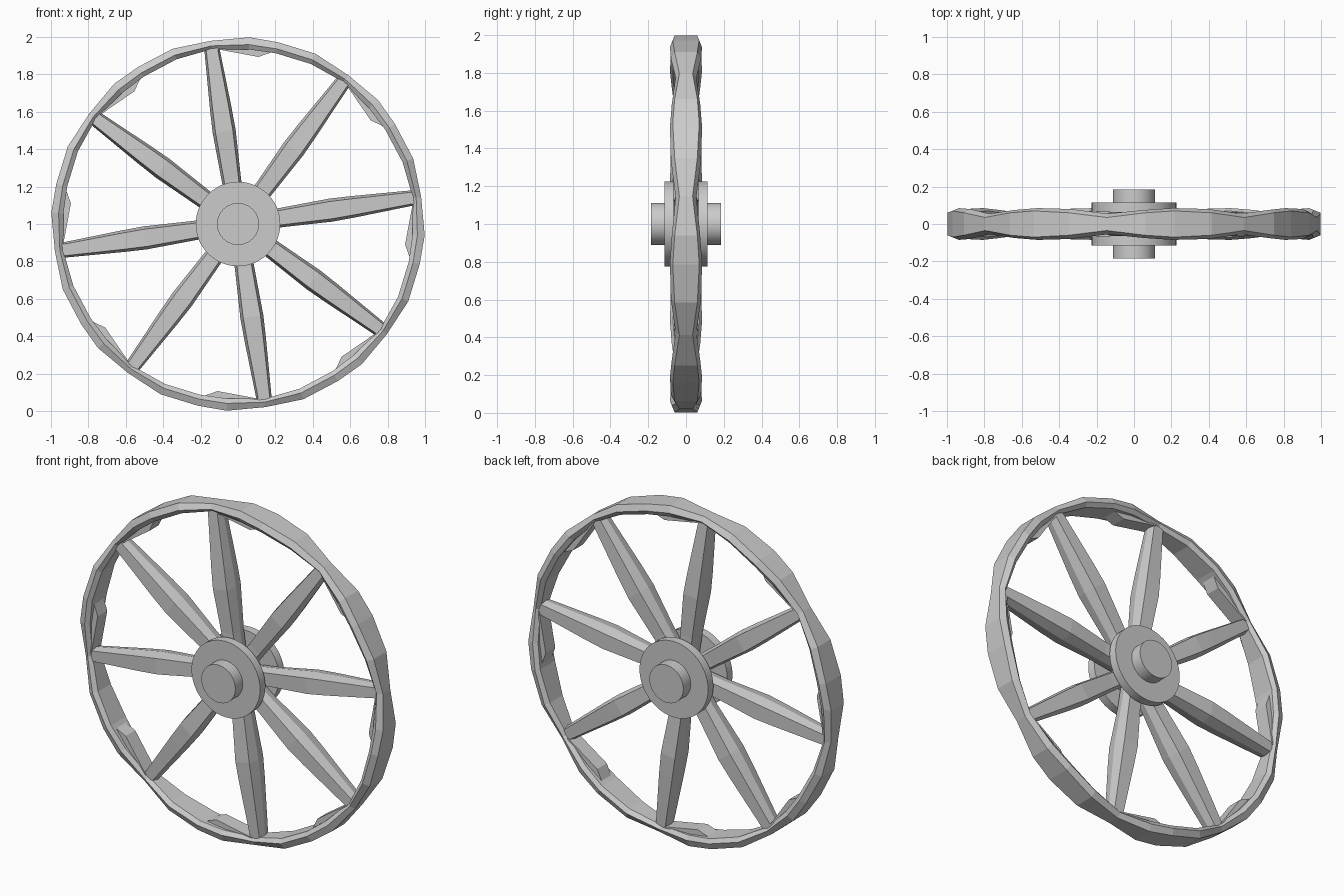
import bpy, math

if "Cube" in bpy.data.objects:
    bpy.data.objects.remove(bpy.data.objects["Cube"])

CENTRE_Z = 1.0
SPOKES = 8
START = 8.5  # angle of the first spoke in degrees


def make_object(name, verts, faces):
    mesh = bpy.data.meshes.new(name)
    mesh.from_pydata(verts, [], faces)
    mesh.update()
    obj = bpy.data.objects.new(name, mesh)
    bpy.context.collection.objects.link(obj)
    return obj


def polar(r, y, deg, side=0.0):
    # Point at radius r, shifted sideways within the wheel plane
    a = math.radians(deg)
    return (r * math.cos(a) - side * math.sin(a), y,
            CENTRE_Z + r * math.sin(a) + side * math.cos(a))


def skin(count, n, closed):
    # Quads joining successive n-sided rings
    faces = []
    for i in range(count if closed else count - 1):
        j = (i + 1) % count
        faces += [(i * n + k, i * n + (k + 1) % n,
                   j * n + (k + 1) % n, j * n + k) for k in range(n)]
    if not closed:
        faces += [tuple(reversed(range(n))), tuple(range((count - 1) * n, count * n))]
    return faces


def fix_normals(obj):
    import bmesh
    bm = bmesh.new()
    bm.from_mesh(obj.data)
    bmesh.ops.recalc_face_normals(bm, faces=bm.faces)
    bm.to_mesh(obj.data)
    bm.free()


def cylinder(name, radius, y0, y1):
    bpy.ops.mesh.primitive_cylinder_add(
        vertices=48, radius=radius, depth=y1 - y0,
        location=(0, (y0 + y1) / 2, CENTRE_Z), rotation=(math.pi / 2, 0, 0))
    bpy.context.object.name = name
    bpy.ops.object.shade_smooth_by_angle(angle=math.radians(35))


# Hub: axle through two flanges
cylinder("axle", 0.112, -0.185, 0.185)
cylinder("front_flange", 0.226, -0.115, -0.065)
cylinder("back_flange", 0.226, 0.065, 0.115)

# Rough carved spokes: hexagonal section, thickest near the middle
spoke_profile = [(0.09, 0.05, 0.05), (0.24, 0.052, 0.05), (0.50, 0.062, 0.065),
                 (0.62, 0.058, 0.06), (0.96, 0.04, 0.04)]
for s in range(SPOKES):
    deg = START + s * 360 / SPOKES
    verts = []
    for r, w, d in spoke_profile:
        for side, y in ((-0.75 * w, -d), (0.75 * w, -d), (w, 0),
                        (0.75 * w, d), (-0.75 * w, d), (-w, 0)):
            verts.append(polar(r, y, deg, side))
    fix_normals(make_object("spoke", verts, skin(len(spoke_profile), 6, False)))

# Rim: angle offset, outer radius, inner radius, tread half width, full half width
rim_profile = [(0, 0.99, 0.945, 0.035, 0.055), (12, 1.0, 0.94, 0.06, 0.08),
               (24, 0.995, 0.935, 0.07, 0.085), (33, 1.0, 0.935, 0.06, 0.075)]
verts = []
for s in range(SPOKES):
    for off, ro, ri, tw, hw in rim_profile:
        deg = START + s * 360 / SPOKES + off
        rm = ri + 0.4 * (ro - ri)
        for r, y in ((ro, -tw), (ro, tw), (rm, hw),
                     (ri, tw), (ri, -tw), (rm, -hw)):
            verts.append(polar(r, y, deg))
fix_normals(make_object("rim", verts, skin(SPOKES * len(rim_profile), 6, True)))

# Raised wedges on the inside of the rim, between the spokes
wedge = [(24.5, 0.96), (25, 0.94), (29.5, 0.90), (44, 0.945), (44, 0.96)]
for s in range(SPOKES):
    base = START + s * 360 / SPOKES
    verts = [polar(r, y, base + off) for y in (-0.045, 0.045) for off, r in wedge]
    fix_normals(make_object("rim_wedge", verts, skin(2, len(wedge), False)))
